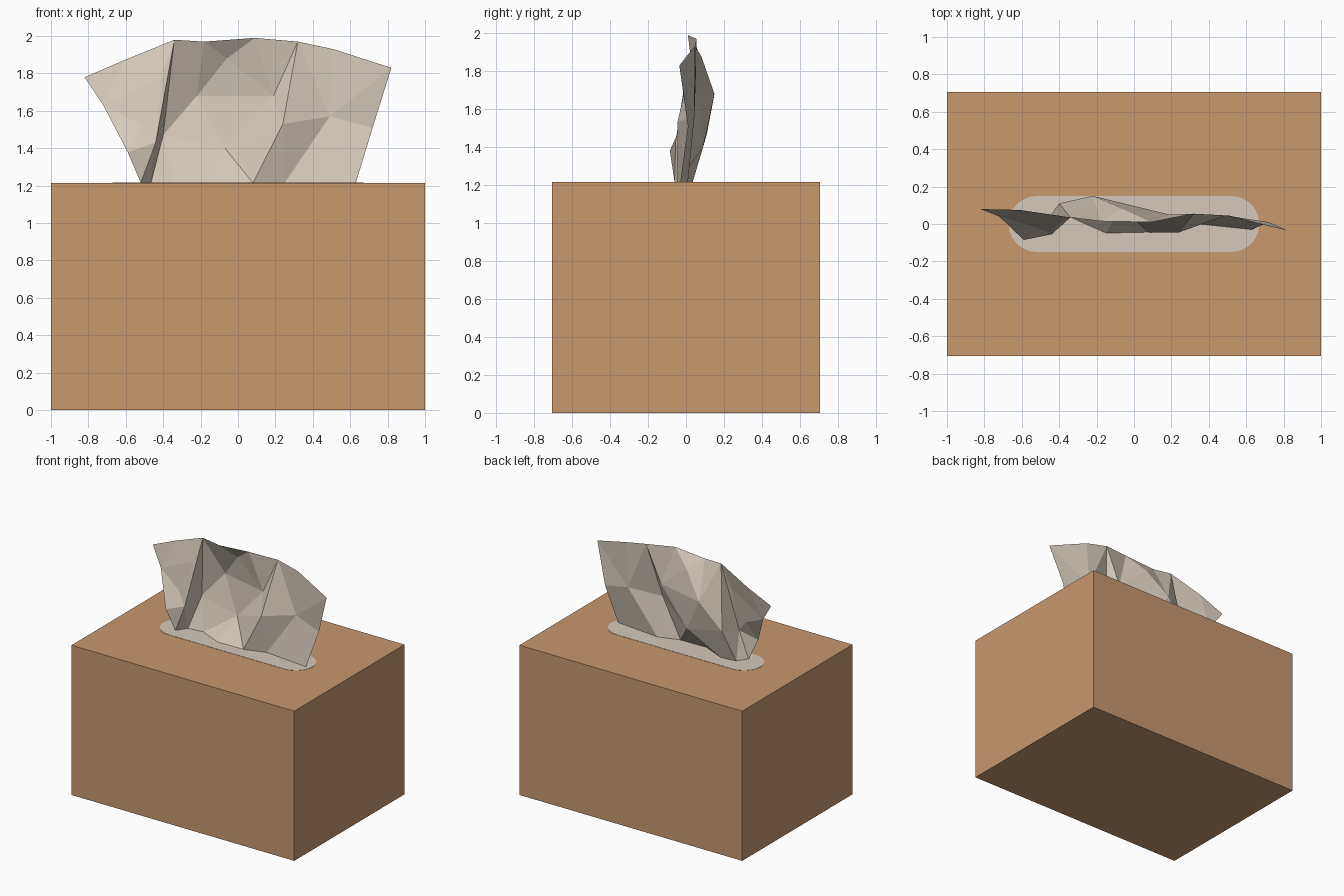
import bpy, math
from mathutils import Vector
from mathutils.geometry import delaunay_2d_cdt

if "Cube" in bpy.data.objects:
    bpy.data.objects.remove(bpy.data.objects["Cube"])

W, D, H = 2.0, 1.414, 1.215


def material(name, rgb):
    lin = [((c / 255 + 0.055) / 1.055) ** 2.4 for c in rgb]
    m = bpy.data.materials.new(name)
    m.diffuse_color = (*lin, 1)
    m.use_nodes = True
    m.node_tree.nodes["Principled BSDF"].inputs["Base Color"].default_value = m.diffuse_color
    return m


def add_mesh(name, verts, faces, mat):
    me = bpy.data.meshes.new(name)
    me.from_pydata(verts, [], faces)
    me.materials.append(mat)
    ob = bpy.data.objects.new(name, me)
    bpy.context.collection.objects.link(ob)
    return ob


card = material("tan card", (200, 152, 111))
paper = material("off white paper", (213, 201, 187))

# Carton
bpy.ops.mesh.primitive_cube_add(size=1, location=(0, 0, H / 2))
box = bpy.context.object
box.name = "box"
box.scale = (W, D, H)
box.data.materials.append(card)

# Rounded slot: thin stadium plate on the lid
R, HALF, N = 0.15, 0.52, 12
ring = []
for side, start in ((1, -math.pi / 2), (-1, math.pi / 2)):
    for i in range(N + 1):
        a = start + math.pi * i / N
        ring.append((side * HALF + R * math.cos(a), R * math.sin(a)))
n = len(ring)
verts = [(x, y, z) for z in (H, H + 0.002) for x, y in ring]
faces = [list(range(n, 2 * n))]
faces += [(i, (i + 1) % n, (i + 1) % n + n, i + n) for i in range(n)]
add_mesh("slot", verts, faces, paper)

# Tissue: outline (counter-clockwise from the front), then inner fold points
outline = [
    (-.52, -.06, H), (-.465, .02, H), (-.34, .035, H), (-.15, -.05, H),
    (.08, -.045, H), (.25, .01, H), (.63, -.03, H),
    (.72, .01, 1.51), (.82, -.035, 1.83),
    (.51, .045, 1.93), (.32, .055, 1.97), (.09, .01, 1.99), (-.18, .015, 1.97),
    (-.34, .035, 1.98), (-.61, .075, 1.87), (-.82, .08, 1.78),
    (-.72, .04, 1.63), (-.59, -.085, 1.38)]
inner = [
    (-.44, -.055, 1.43), (-.40, .11, 1.47), (-.22, .15, 1.68),
    (-.06, .08, 1.88), (-.07, .09, 1.40), (.19, .05, 1.68),
    (.24, -.045, 1.53), (.49, .045, 1.57), (-.52, -.02, 1.53), (-.41, .0, 1.78)]
pts = outline + inner
# Crease lines between points
creases = [
    (13, 18), (18, 0), (13, 20), (20, 19), (19, 1), (18, 19), (18, 1), (13, 19),
    (20, 22), (22, 4), (20, 12), (20, 21), (21, 11), (21, 12), (21, 23),
    (11, 23), (10, 23), (23, 22), (10, 24), (24, 4), (23, 24), (10, 25),
    (24, 25), (25, 5), (24, 5), (25, 8), (25, 7), (17, 18), (22, 3)]
flat = [Vector((x, z)) for x, y, z in pts]
res = delaunay_2d_cdt(flat, creases, [list(range(len(outline)))], 1, 1e-5)
tissue_verts = []
for v, src in zip(res[0], res[3]):
    y = pts[src[0]][1] if src else 0.0
    tissue_verts.append((v.x, y, v.y))
add_mesh("tissue", tissue_verts, res[2], paper)
